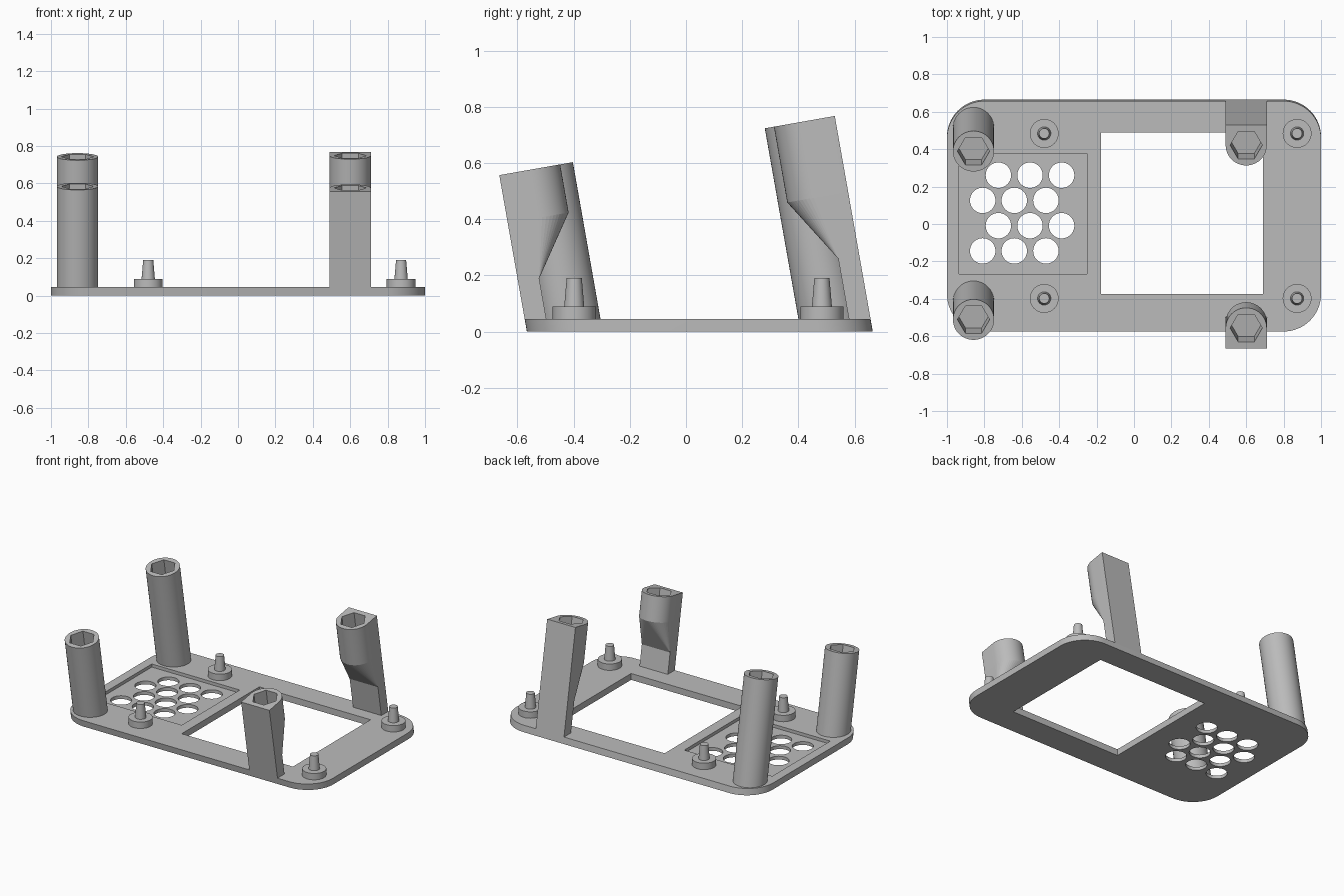
import bpy, bmesh, math
from mathutils import Matrix, Vector

if "Cube" in bpy.data.objects:
    bpy.data.objects.remove(bpy.data.objects["Cube"])

TILT = math.radians(10)
LEAN = Matrix.Rotation(TILT, 4, 'X')      # posts lean toward the front
THICK = 0.045                             # plate thickness
TOP = 0.664                               # post length along the lean
R = 0.11                                  # post radius
BACK, FRONT = 0.655, -0.558               # flat outer sides in the leaning frame

grey = bpy.data.materials.new("plain grey")
grey.use_nodes = True
grey.diffuse_color = (0.5, 0.5, 0.5, 1)
grey.node_tree.nodes["Principled BSDF"].inputs["Base Color"].default_value = grey.diffuse_color


def finish(name, bm):
    bmesh.ops.recalc_face_normals(bm, faces=bm.faces)
    mesh = bpy.data.meshes.new(name)
    bm.to_mesh(mesh)
    bm.free()
    mesh.materials.append(grey)
    ob = bpy.data.objects.new(name, mesh)
    bpy.context.collection.objects.link(ob)
    return ob


def select(ob):
    bpy.ops.object.select_all(action='DESELECT')
    ob.select_set(True)
    bpy.context.view_layer.objects.active = ob


def smooth(ob):
    select(ob)
    bpy.ops.object.shade_smooth_by_angle(angle=math.radians(30))


def cut(ob, cutter):
    select(ob)
    mod = ob.modifiers.new("cut", 'BOOLEAN')
    mod.operation, mod.solver, mod.object = 'DIFFERENCE', 'EXACT', cutter
    bpy.ops.object.modifier_apply(modifier=mod.name)
    bpy.data.objects.remove(cutter)


def add_prism(bm, low, high):
    """Solid between two matching rings of points."""
    a, b = [bm.verts.new(p) for p in low], [bm.verts.new(p) for p in high]
    bm.faces.new(a)
    bm.faces.new(b)
    for i in range(len(a)):
        j = (i + 1) % len(a)
        bm.faces.new((a[i], a[j], b[j], b[i]))


def arc(cx, cy, r, start, end, n):
    return [(cx + r * math.cos(math.radians(start + (end - start) * i / n)),
             cy + r * math.sin(math.radians(start + (end - start) * i / n))) for i in range(n + 1)]


def circle(cx, cy, r, n):
    return arc(cx, cy, r, 0, 360, n)[:-1]


def box(x0, x1, y0, y1):
    return [(x0, y0), (x1, y0), (x1, y1), (x0, y1)]


def level(ring, z):
    return [Vector((x, y, z)) for x, y in ring]


def tilted(ring, t):
    return [LEAN @ p for p in level(ring, t)]


def at_plate(ring, z=0.02):
    """Ring of a leaning part, trimmed level inside the plate."""
    return [LEAN @ Vector((x, v, (z - v * math.sin(TILT)) / math.cos(TILT))) for x, v in ring]


def solid(name, *pairs):
    bm = bmesh.new()
    for low, high in pairs:
        add_prism(bm, low, high)
    return finish(name, bm)


def hex_pocket(ob, x, v):
    ring = circle(x, v, 0.086, 6)
    cut(ob, solid("pocket_cutter", (tilted(ring, TOP - 0.165), tilted(ring, TOP + 0.1))))


# Base plate with rounded corners and leaning edges
y0, y1 = FRONT / math.cos(TILT), BACK / math.cos(TILT)
CR = 0.2
outline = []
for cx, cy, start in ((1 - CR, y1 - CR, 0), (CR - 1, y1 - CR, 90),
                      (CR - 1, y0 + CR, 180), (1 - CR, y0 + CR, 270)):
    outline += arc(cx, cy, CR, start, start + 90, 16)
shift = THICK * math.tan(TILT)
plate = solid("base_plate", (level(outline, 0),
                             level([(x, y - shift) for x, y in outline], THICK)))

# Shallow panel recess, then the window and vent holes
recess = box(-0.936, -0.251, -0.268, 0.378)
cut(plate, solid("recess_cutter", (level(recess, 0.023), level(recess, 0.1))))
openings = [box(-0.176, 0.69, -0.375, 0.489)]
for row in range(4):
    for col in range(3):
        openings.append(circle(-0.725 + 0.169 * col - 0.084 * (row % 2),
                               0.261 - 0.135 * row, 0.068, 40))
cut(plate, solid("opening_cutter", *[(level(o, -0.1), level(o, 0.1)) for o in openings]))
smooth(plate)

# Round posts with hexagonal pockets
for name, v in (("back", 0.512), ("front", -0.402)):
    ring = circle(-0.858, v, R, 48)
    post = solid(name + "_round_post", (at_plate(ring), tilted(ring, TOP)))
    hex_pocket(post, -0.858, v)
    smooth(post)

# Flat-sided posts: slab stem, tapering neck and D-shaped head
PX = 0.6
for name, flat, side, t_low, t_high in (("back", BACK, -1, 0.161, 0.39),
                                        ("front", FRONT, 1, 0.277, 0.49)):
    centre = flat + side * R
    d_ring = arc(PX, centre, R, 0, 180 * side, 24) + [(PX - R, flat), (PX + R, flat)]
    slab = box(PX - R, PX + R, flat, flat + side * 0.076)
    solid(name + "_post_stem", (at_plate(slab), tilted(slab, t_low)))

    bm = bmesh.new()
    for p in tilted(slab, t_low) + tilted(d_ring, t_high):
        bm.verts.new(p)
    bmesh.ops.convex_hull(bm, input=bm.verts)
    finish(name + "_post_neck", bm)

    head = solid(name + "_post_head", (tilted(d_ring, t_high), tilted(d_ring, TOP)))
    hex_pocket(head, PX, centre)
    smooth(head)

# Locating pegs: round foot with a tapered pin
for x, xn in ((-0.48, "right"), (0.872, "left")):
    for y, yn in ((0.484, "back"), (-0.398, "front")):
        foot, pin = circle(x, y, 0.077, 40), circle(x, y, 0.036, 32)
        tip = circle(x, y, 0.027, 32)
        smooth(solid(f"{yn}_{xn}_peg", (level(foot, 0.03), level(foot, 0.09)),
                     (level(pin, 0.085), level(tip, 0.19))))
